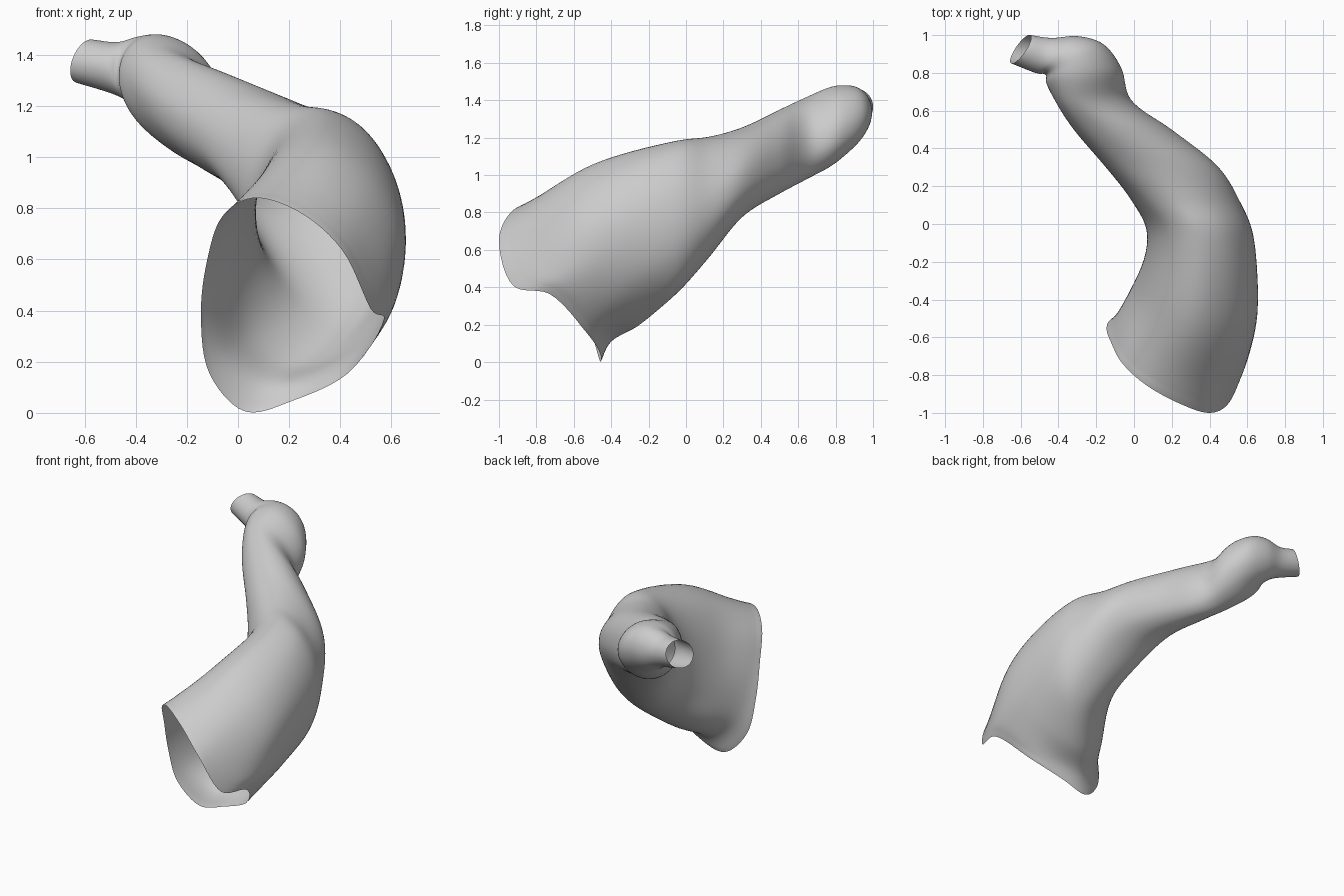
import bpy, math
from mathutils import Vector

if "Cube" in bpy.data.objects:
    bpy.data.objects.remove(bpy.data.objects["Cube"])

# Flared mouth rim and the body section behind it: 12 points each, counterclockwise from the right
RIM = [(.57, -.73, .365), (.52, -.92, .405), (.405, -1.0, .64), (.24, -.95, .785),
       (.06, -.85, .84), (-.06, -.74, .77), (-.12, -.63, .60), (-.145, -.55, .38),
       (-.11, -.50, .15), (.03, -.46, .005), (.22, -.46, .05), (.43, -.53, .155)]
BODY = [(.65, -.40, .58), (.64, -.50, .75), (.52, -.52, .95), (.33, -.50, 1.06),
        (.16, -.45, 1.01), (.06, -.40, .87), (.01, -.34, .68), (.0, -.31, .48),
        (.05, -.28, .30), (.18, -.26, .20), (.34, -.26, .21), (.56, -.32, .37)]
# Inward pinch just behind the rim, by point number
PINCH = {0: (.02, 0, 0), 7: (.01, 0, 0), 8: (.02, 0, .03), 9: (.02, 0, .055),
         10: (0, 0, .035), 1: (.01, 0, 0)}

# Elliptical sections from the body to the narrow end: centre, sideways half axis, upward half axis
SECTIONS = [
    ((.35, -.05, .775), (.28, 0, 0), (-.02, 0, .41)),
    ((.275, .12, .88), (.28, 0, 0), (-.06, 0, .325)),
    ((.15, .30, 1.015), (.285, 0, 0), (-.095, 0, .24)),
    ((-.06, .50, 1.125), (.24, 0, 0), (-.10, 0, .225)),
    ((-.215, .65, 1.20), (.18, .01, 0), (-.08, 0, .22)),
    ((-.265, .785, 1.265), (.195, .04, 0), (-.045, 0, .21)),
    ((-.315, .87, 1.31), (.15, .085, 0), (-.02, 0, .170)),
    ((-.39, .895, 1.335), (.09, .10, 0), (0, 0, .135)),
    ((-.47, .89, 1.345), (.035, .095, 0), (0, 0, .105)),
    ((-.60, .925, 1.375), (.05, .075, 0), (.025, -.01, .085)),
]


def ellipse(c, u, v, n=12):
    c, u, v = Vector(c), Vector(u), Vector(v)
    return [c + u * math.cos(2 * math.pi * i / n) + v * math.sin(2 * math.pi * i / n)
            for i in range(n)]


def spline(a, b, c, d, t):
    # Centripetal curve from b to c
    k = [0]
    for p, q in ((a, b), (b, c), (c, d)):
        k.append(k[-1] + max((q - p).length, 1e-4) ** .5)
    x = k[1] + (k[2] - k[1]) * t

    def mix(p, q, i, j):
        return p + (q - p) * ((x - k[i]) / (k[j] - k[i]))
    e, f, g = mix(a, b, 0, 1), mix(b, c, 1, 2), mix(c, d, 2, 3)
    return mix(mix(e, f, 0, 2), mix(f, g, 1, 3), 1, 2)


def smooth_loop(p, k):
    n = len(p)
    return [spline(p[i - 1], p[i], p[(i + 1) % n], p[(i + 2) % n], j / k)
            for i in range(n) for j in range(k)]


def smooth_path(p, k):
    p = [2 * p[0] - p[1]] + p + [2 * p[-1] - p[-2]]
    out = [spline(*p[i:i + 4], j / k) for i in range(len(p) - 3) for j in range(k)]
    return out + [p[-2]]


# Loft one open smooth skin through all sections
rim, body = ([Vector(p) for p in ring] for ring in (RIM, BODY))
lip = [a.lerp(b, .27) + Vector(PINCH.get(i, (0, 0, 0)))
       for i, (a, b) in enumerate(zip(rim, body))]
loops = [rim, lip, body] + [ellipse(*s) for s in SECTIONS]
loops = [smooth_loop(r, 6) for r in loops]
strips = [smooth_path(list(s), 8) for s in zip(*loops)]
n, m = len(strips), len(strips[0])
verts = [p for s in strips for p in s]
faces = [((i + 1) % n * m + j, (i + 1) % n * m + j + 1, i * m + j + 1, i * m + j)
         for i in range(n) for j in range(m - 1)]

mesh = bpy.data.meshes.new("curved_horn_tube")
mesh.from_pydata(verts, [], faces)
mesh.update()
tube = bpy.data.objects.new("curved_horn_tube", mesh)
bpy.context.collection.objects.link(tube)
for f in mesh.polygons:
    f.use_smooth = True

# Even out the skin slightly while keeping the open ends
relax = tube.modifiers.new("relax", 'SMOOTH')
relax.factor = .5
relax.iterations = 6
inner = tube.vertex_groups.new(name="inner")
inner.add([i * m + j for i in range(n) for j in range(3, m - 3)], 1, 'REPLACE')
relax.vertex_group = "inner"
